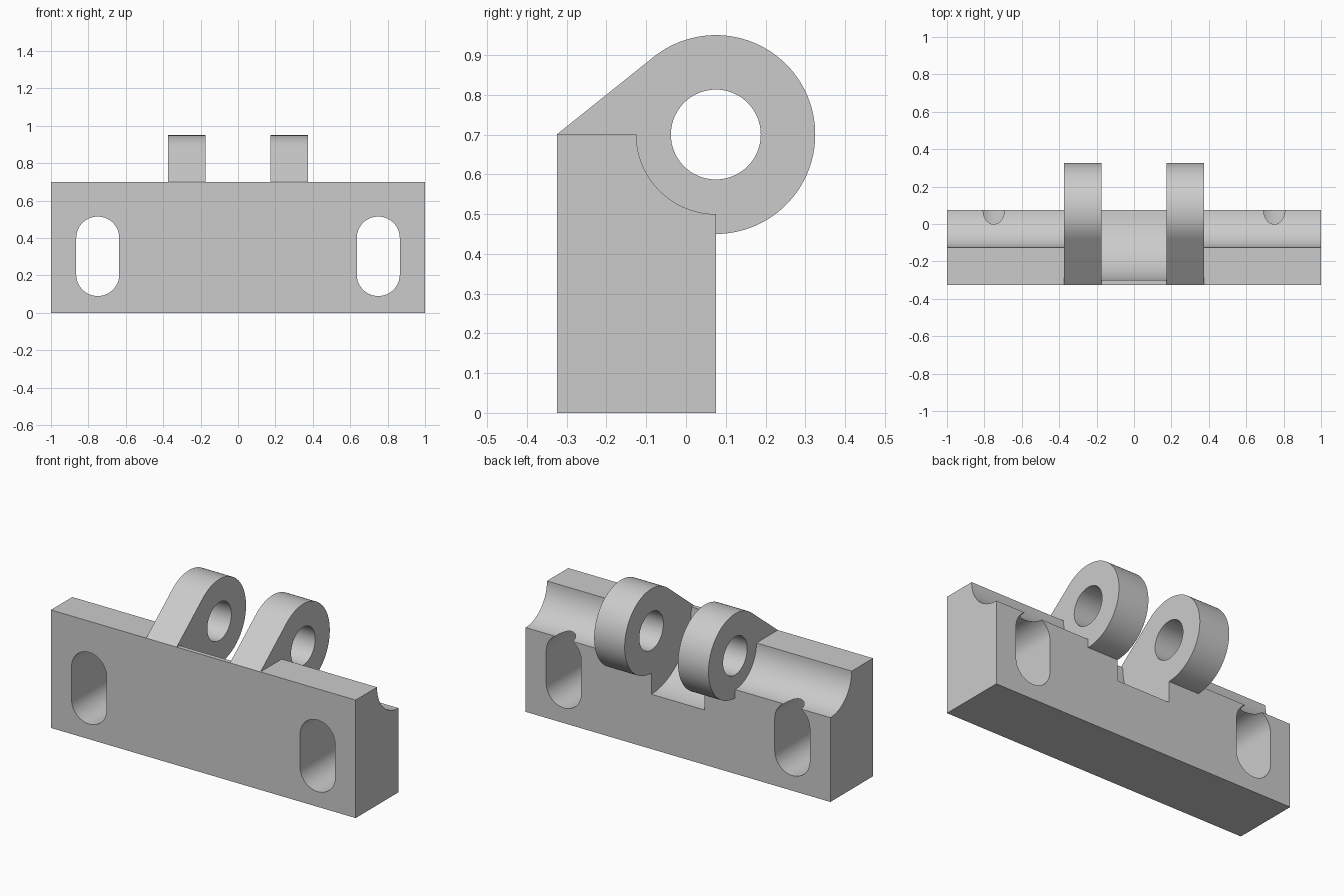
import bpy
import bmesh
from math import acos, cos, sin, pi

if "Cube" in bpy.data.objects:
    bpy.data.objects.remove(bpy.data.objects["Cube"])

# Main dimensions
FRONT, BACK, TOP = -0.325, 0.075, 0.70   # the pin axis runs along x at (BACK, TOP)
LUG_R, LUG_IN, LUG_OUT = 0.25, 0.175, 0.375

gray = bpy.data.materials.new("plain gray")
gray.use_nodes = True
gray.diffuse_color = (0.6, 0.6, 0.6, 1)
gray.node_tree.nodes["Principled BSDF"].inputs["Base Color"].default_value = (0.6, 0.6, 0.6, 1)


def arc(cx, cy, r, start, end, steps):
    """Points along an arc, both ends included."""
    angles = [start + (end - start) * i / steps for i in range(steps + 1)]
    return [(cx + r * cos(a), cy + r * sin(a)) for a in angles]


def circle(r):
    return arc(BACK, TOP, r, 0, 2 * pi, 96)[:-1]


def extrude(name, profile, lo, hi, axis="x"):
    """Prism along x from a (y, z) profile, or along y from an (x, z) profile."""
    bm = bmesh.new()
    place = (lambda u, v: (lo, u, v)) if axis == "x" else (lambda u, v: (u, lo, v))
    face = bm.faces.new([bm.verts.new(place(u, v)) for u, v in profile])
    grown = bmesh.ops.extrude_face_region(bm, geom=[face])
    verts = [g for g in grown["geom"] if isinstance(g, bmesh.types.BMVert)]
    step = (hi - lo, 0, 0) if axis == "x" else (0, hi - lo, 0)
    bmesh.ops.translate(bm, verts=verts, vec=step)
    bmesh.ops.recalc_face_normals(bm, faces=bm.faces)
    mesh = bpy.data.meshes.new(name)
    bm.to_mesh(mesh)
    bm.free()
    mesh.materials.append(gray)
    obj = bpy.data.objects.new(name, mesh)
    bpy.context.collection.objects.link(obj)
    return obj


def combine(target, tool, operation):
    """Apply a boolean and discard the tool."""
    mod = target.modifiers.new(operation, "BOOLEAN")
    mod.operation, mod.solver, mod.object = operation, "EXACT", tool
    bpy.context.view_layer.objects.active = target
    bpy.ops.object.modifier_apply(modifier=mod.name)
    bpy.data.objects.remove(tool)


# Base block with the long rounded groove along its top back edge
base = extrude("hinge_bracket", [(FRONT, 0), (BACK, 0), (BACK, TOP), (FRONT, TOP)], -1, 1)
combine(base, extrude("groove_cutter", circle(0.20), -1.1, 1.1), "DIFFERENCE")

# Deeper round recess between the lugs
combine(base, extrude("recess_cutter", circle(0.375), -LUG_IN, LUG_IN), "DIFFERENCE")

# Two round lugs, tangent to the top front edge and footed inside the block
tangent = pi - acos(LUG_R / (BACK - FRONT))
lug = [(FRONT, TOP)] + arc(BACK, TOP, LUG_R, tangent, -pi / 2, 64) + [(-0.10, TOP - LUG_R)]
for side in (-1, 1):
    lo, hi = sorted((side * LUG_IN, side * LUG_OUT))
    combine(base, extrude("lug", lug, lo, hi), "UNION")

# Pin hole through both lugs
combine(base, extrude("pin_cutter", circle(0.113), -0.5, 0.5), "DIFFERENCE")

# Upright mounting slots through the block
for x in (-0.75, 0.75):
    slot = arc(x, 0.40, 0.115, 0, pi, 32) + arc(x, 0.205, 0.115, pi, 2 * pi, 32)
    combine(base, extrude("slot_cutter", slot, -0.5, 0.3, "y"), "DIFFERENCE")

# Smooth curved walls, sharp edges kept
bpy.ops.object.select_all(action="DESELECT")
base.select_set(True)
bpy.context.view_layer.objects.active = base
bpy.ops.object.shade_smooth_by_angle(angle=pi / 6)
